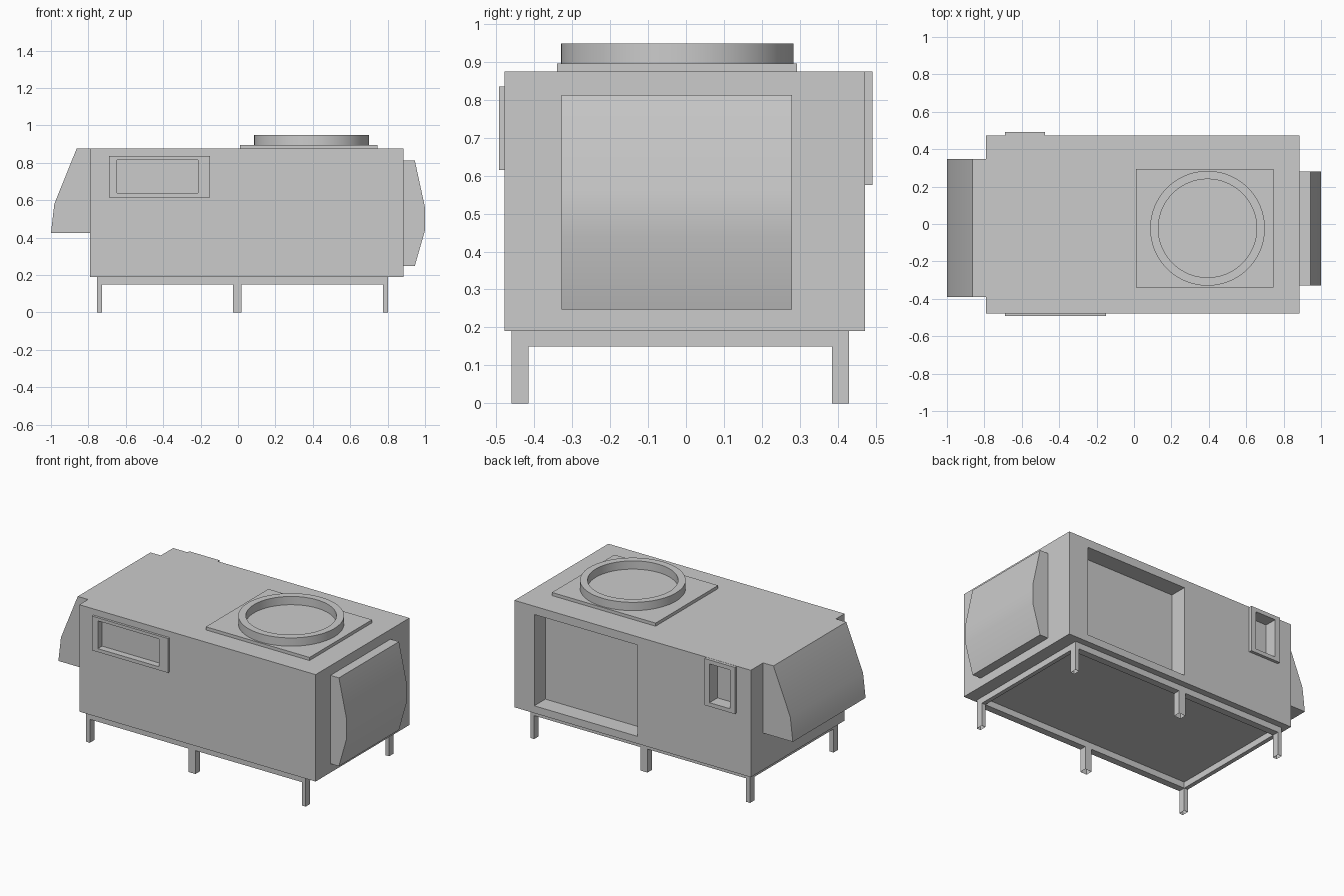
import bpy, bmesh, math

if "Cube" in bpy.data.objects:
    bpy.data.objects.remove(bpy.data.objects["Cube"])


def finish(name, bm, smooth=None):
    bmesh.ops.recalc_face_normals(bm, faces=bm.faces[:])
    me = bpy.data.meshes.new(name)
    bm.to_mesh(me)
    bm.free()
    ob = bpy.data.objects.new(name, me)
    bpy.context.collection.objects.link(ob)
    bpy.ops.object.select_all(action='DESELECT')
    bpy.context.view_layer.objects.active = ob
    ob.select_set(True)
    if smooth:
        bpy.ops.object.shade_smooth_by_angle(angle=math.radians(smooth))
    return ob


def box(name, x, y, z, open_bottom=False):
    bm = bmesh.new()
    bmesh.ops.create_cube(bm, size=1)
    for v in bm.verts:
        v.co = [r[0] if c < 0 else r[1] for c, r in zip(v.co, (x, y, z))]
    if open_bottom:
        bm.faces.ensure_lookup_table()
        low = [f for f in bm.faces if all(abs(v.co.z - z[0]) < 1e-5 for v in f.verts)]
        bmesh.ops.delete(bm, geom=low, context='FACES_ONLY')
    return finish(name, bm)


def extruded_profile(name, points, y):
    # xz profile swept along y
    bm = bmesh.new()
    face = bm.faces.new([bm.verts.new((px, y[0], pz)) for px, pz in points])
    geom = bmesh.ops.extrude_face_region(bm, geom=[face])['geom']
    for v in geom:
        if isinstance(v, bmesh.types.BMVert):
            v.co.y = y[1]
    # keep the start cap if the extrusion consumed it
    loose = [e for e in bm.edges if e.is_boundary]
    if loose:
        bmesh.ops.holes_fill(bm, edges=loose)
    return finish(name, bm, 40)


def tube(name, centre, r_out, r_in, z, n=64):
    # ring with a square wall section
    bm = bmesh.new()
    section = [(r_in, z[0]), (r_out, z[0]), (r_out, z[1]), (r_in, z[1])]
    rings = []
    for i in range(n):
        a = 2 * math.pi * i / n
        rings.append([bm.verts.new((centre[0] + r * math.cos(a),
                                    centre[1] + r * math.sin(a), h)) for r, h in section])
    for i in range(n):
        a, b = rings[i], rings[(i + 1) % n]
        for k in range(4):
            m = (k + 1) % 4
            bm.faces.new((a[k], b[k], b[m], a[m]))
    return finish(name, bm, 40)


def cut(targets, x, y, z):
    tool = box("cutter", x, y, z)
    tool.hide_render = True
    for ob in targets:
        bpy.context.view_layer.objects.active = ob
        mod = ob.modifiers.new("cut", 'BOOLEAN')
        mod.operation = 'DIFFERENCE'
        mod.solver = 'EXACT'
        mod.object = tool
        bpy.ops.object.modifier_apply(modifier=mod.name)
    bpy.data.objects.remove(tool)


# main housing with its framed openings
body = box("housing", (-0.79, 0.885), (-0.478, 0.472), (0.19, 0.875))
front_frame = box("front_window_frame", (-0.69, -0.15), (-0.493, -0.478), (0.615, 0.835))
back_frame = box("back_window_frame", (-0.69, -0.475), (0.472, 0.491), (0.575, 0.874))
cut([body, front_frame], (-0.648, -0.213), (-0.6, -0.45), (0.637, 0.815))
cut([body, back_frame], (-0.655, -0.51), (0.41, 0.6), (0.6, 0.848))
cut([body], (0.015, 0.745), (0.36, 0.6), (0.237, 0.822))

# hoods on both ends
extruded_profile("intake_hood", [(-0.79, 0.875), (-0.863, 0.875), (-0.982, 0.58),
                                 (-1.0, 0.425), (-0.79, 0.425)], (-0.39, 0.347))
extruded_profile("end_cover", [(0.885, 0.813), (0.945, 0.813), (1.0, 0.56), (1.0, 0.44),
                               (0.945, 0.247), (0.885, 0.247)], (-0.328, 0.28))

# roof fan outlet
box("fan_plate", (0.01, 0.745), (-0.34, 0.293), (0.875, 0.895))
tube("fan_ring", (0.393, -0.023), 0.307, 0.263, (0.895, 0.948))

# base rails and legs
for side, y in (("front", (-0.46, -0.415)), ("back", (0.385, 0.43))):
    box(side + "_rail", (-0.755, 0.802), y, (0.15, 0.19))
    for spot, x in (("left", (-0.755, -0.728)), ("middle", (-0.028, 0.02)),
                    ("right", (0.775, 0.802))):
        box(f"{side}_{spot}_leg", x, y, (0, 0.15), open_bottom=True)
for side, x in (("left", (-0.755, -0.728)), ("right", (0.775, 0.802))):
    box(side + "_rail", x, (-0.415, 0.385), (0.15, 0.19))
